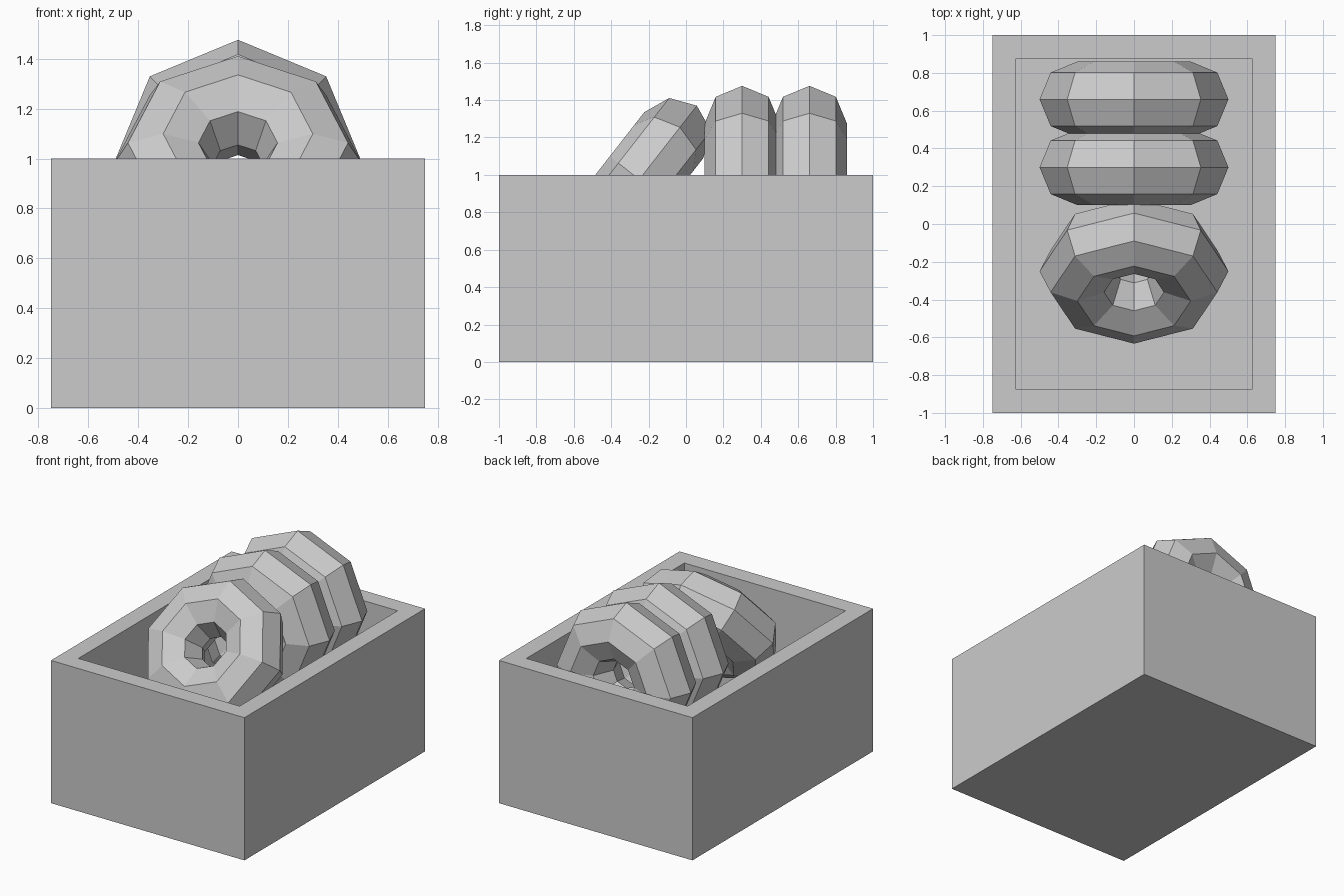
import bpy, bmesh
from math import radians
from mathutils import Vector

if "Cube" in bpy.data.objects:
    bpy.data.objects.remove(bpy.data.objects["Cube"])

# Open box: a block whose top face is inset by the wall and pushed down
WALL = 0.125
bm = bmesh.new()
bmesh.ops.create_cube(bm, size=1)
for v in bm.verts:
    v.co = Vector((v.co.x * 1.5, v.co.y * 2.0, v.co.z + 0.5))
bm.faces.ensure_lookup_table()
top = max(bm.faces, key=lambda f: f.calc_center_median().z)
bmesh.ops.inset_region(bm, faces=[top], thickness=WALL, use_even_offset=True)
ext = bmesh.ops.extrude_discrete_faces(bm, faces=[top])
for v in ext["faces"][0].verts:
    v.co.z = WALL
bmesh.ops.recalc_face_normals(bm, faces=bm.faces)
mesh = bpy.data.meshes.new("open_box")
bm.to_mesh(mesh)
bm.free()
bpy.context.collection.objects.link(bpy.data.objects.new("open_box", mesh))


# Low-poly rings standing in the box
def ring(name, y, lean=0):
    bpy.ops.mesh.primitive_torus_add(
        major_segments=8, minor_segments=8, major_radius=0.3, minor_radius=0.2,
        location=(0, y, 0.976), rotation=(radians(90 - lean), 0, 0))
    bpy.context.object.name = name
    bpy.ops.object.shade_flat()


ring("back_ring", 0.66)
ring("middle_ring", 0.30)
ring("leaning_front_ring", -0.25, lean=38)
